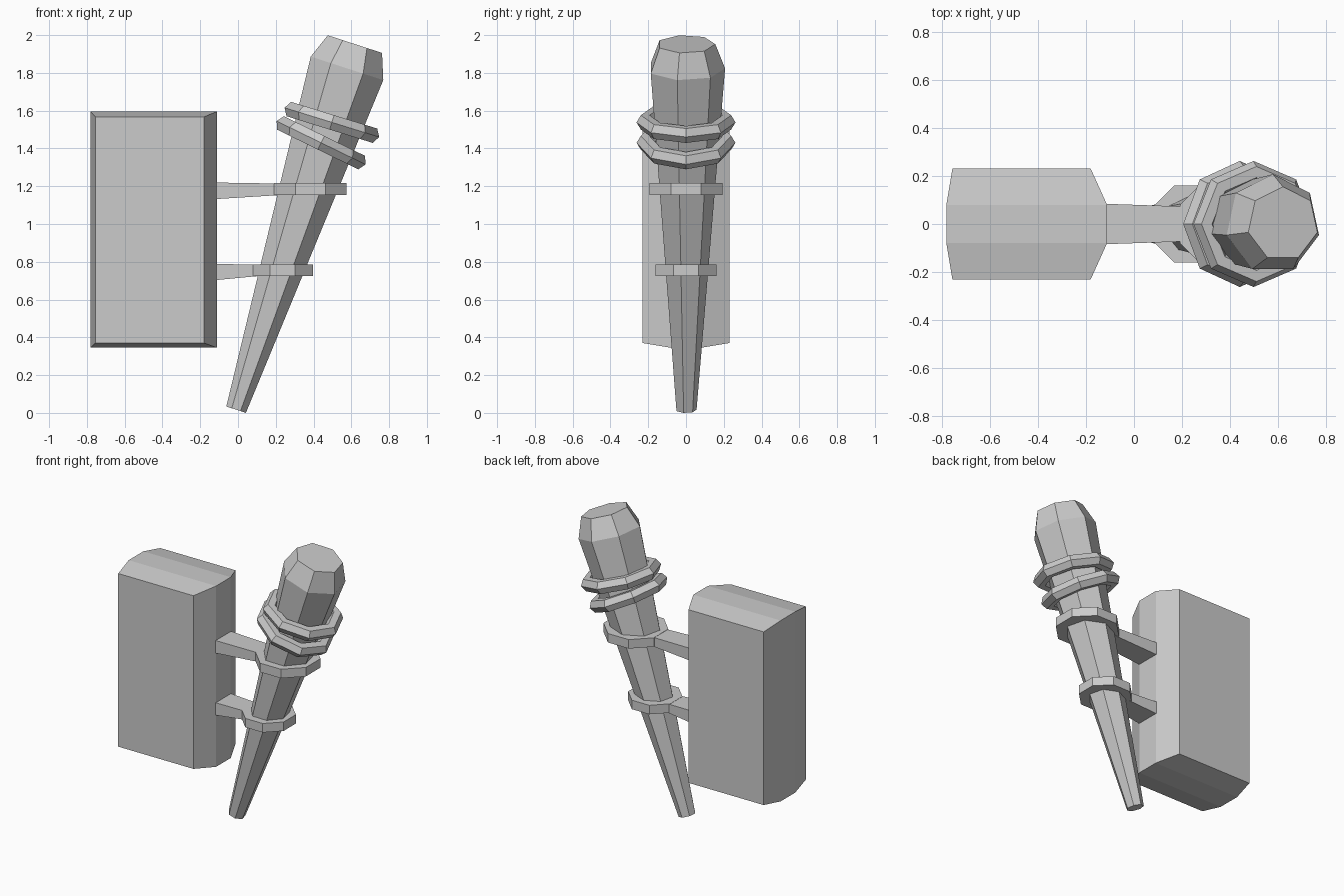
import bpy, bmesh
from math import sin, cos, pi, radians
from mathutils import Matrix, Vector

if "Cube" in bpy.data.objects:
    bpy.data.objects.remove(bpy.data.objects["Cube"])


def loft(name, rings, matrix=Matrix()):
    """Skin equal-length point rings in order and cap both ends."""
    bm = bmesh.new()
    rows = [[bm.verts.new(matrix @ Vector(p)) for p in r] for r in rings]
    n = len(rows[0])
    for a, b in zip(rows, rows[1:]):
        for i in range(n):
            j = (i + 1) % n
            bm.faces.new((a[i], a[j], b[j], b[i]))
    bm.faces.new(rows[0][::-1])
    bm.faces.new(rows[-1])
    bmesh.ops.recalc_face_normals(bm, faces=bm.faces)
    me = bpy.data.meshes.new(name)
    bm.to_mesh(me)
    bm.free()
    ob = bpy.data.objects.new(name, me)
    bpy.context.collection.objects.link(ob)
    return ob


def ngon(n, rx, ry, z, start, cx=0):
    return [(cx + rx * cos(start + 2 * pi * i / n),
             ry * sin(start + 2 * pi * i / n), z) for i in range(n)]


def rect_xz(y, x0, x1, z0, z1):
    return [(x0, y, z0), (x1, y, z0), (x1, y, z1), (x0, y, z1)]


def rect_yz(x, y, z0, z1):
    return [(x, -y, z0), (x, y, z0), (x, y, z1), (x, -y, z1)]


# Wall block, chamfered towards its front and back faces
outer = (-0.78, -0.112, 0.345, 1.595)
inner = (-0.755, -0.18, 0.37, 1.567)
loft("wall_block", [rect_xz(-0.23, *inner), rect_xz(-0.08, *outer),
                    rect_xz(0.08, *outer), rect_xz(0.23, *inner)])

# Leaning seven-sided torch shaft with a chamfered head
lean = Matrix.Translation((-0.01, 0, 0.017)) @ Matrix.Rotation(radians(18), 4, 'Y')
profile = [(0, 0.056), (1.9, 0.207), (2.035, 0.155)]
loft("torch_shaft", [ngon(7, r, r, s, pi / 2) for s, r in profile], lean)

# Two rope wraps around the upper shaft
for name, x, z, tilt in (("rope_wrap_lower", 0.44, 1.43, 26),
                         ("rope_wrap_upper", 0.497, 1.538, 17.2)):
    bpy.ops.mesh.primitive_torus_add(
        major_segments=8, minor_segments=6, major_radius=0.216,
        minor_radius=0.046, location=(x, 0, z), rotation=(0, radians(tilt), 0))
    bpy.context.object.name = name

# Two brackets: octagonal collar plus a tapering arm into the block
for name, z, cx, r in (("lower", 0.755, 0.235, 0.174), ("upper", 1.185, 0.383, 0.208)):
    loft(name + "_collar", [ngon(8, r, r, z - 0.031, pi / 8, cx),
                            ngon(8, r, r, z + 0.031, pi / 8, cx)])
    loft(name + "_arm", [rect_yz(-0.15, 0.085, z - 0.055, z + 0.035),
                         rect_yz(cx - 0.1, 0.07, z - 0.028, z + 0.028)])
